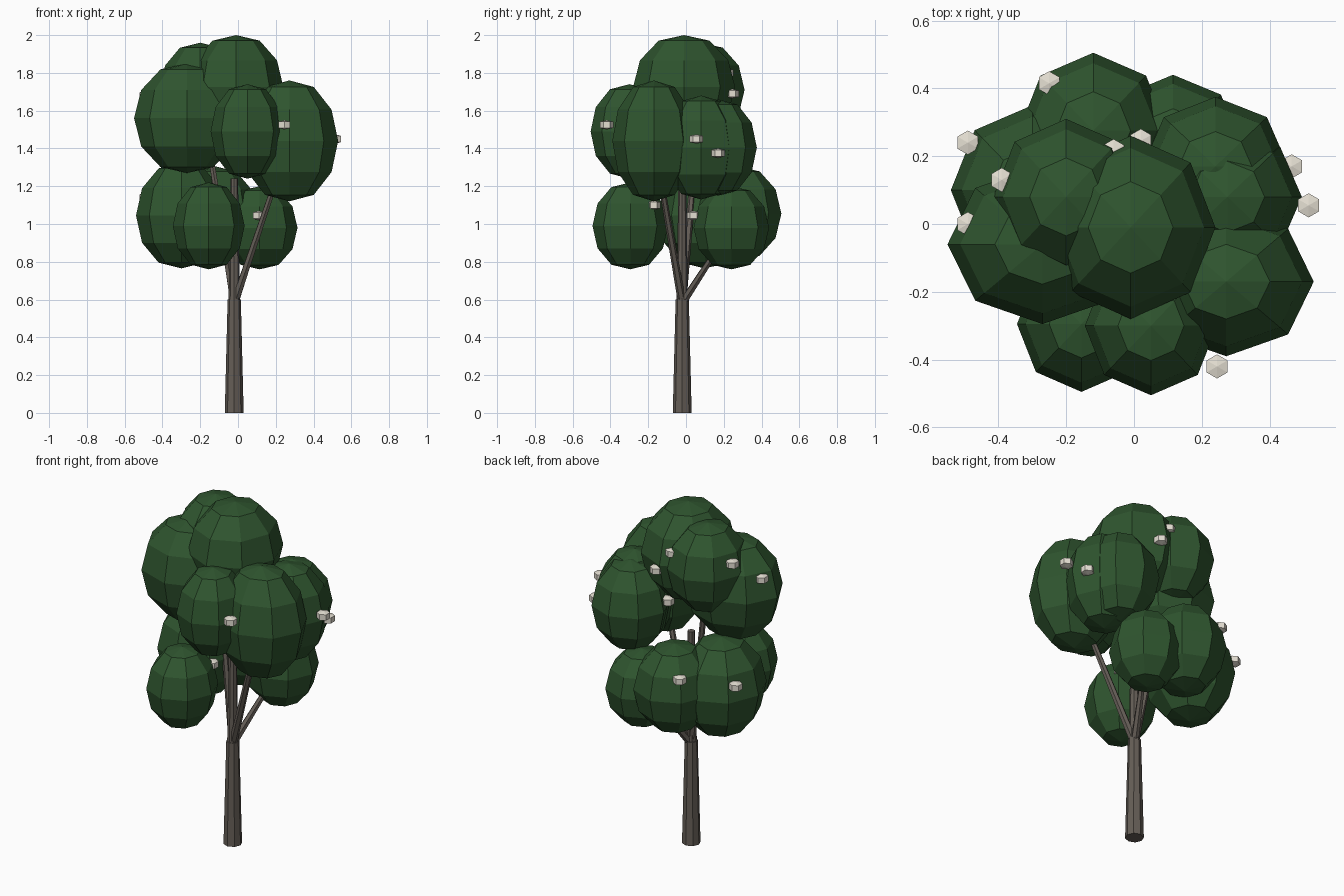
import bpy, bmesh
from mathutils import Vector, Matrix

if "Cube" in bpy.data.objects:
    bpy.data.objects.remove(bpy.data.objects["Cube"])


def material(name, rgb):
    m = bpy.data.materials.new(name)
    m.diffuse_color = (*rgb, 1)
    m.use_nodes = True
    m.node_tree.nodes["Principled BSDF"].inputs["Base Color"].default_value = m.diffuse_color
    return m


BARK = material("bark", (0.13, 0.112, 0.095))
LEAF = material("leaf", (0.028, 0.09, 0.028))
PETAL = material("petal", (0.78, 0.74, 0.65))


def finish(name, bm, mat):
    me = bpy.data.meshes.new(name)
    bm.to_mesh(me)
    bm.free()
    me.materials.append(mat)
    ob = bpy.data.objects.new(name, me)
    bpy.context.collection.objects.link(ob)
    return ob


def limb(name, a, b, r1, r2, sides):
    a, b = Vector(a), Vector(b)
    bm = bmesh.new()
    d = b - a
    mat = Matrix.Translation((a + b) / 2) @ d.to_track_quat('Z', 'Y').to_matrix().to_4x4()
    bmesh.ops.create_cone(bm, cap_ends=True, segments=sides, radius1=r1, radius2=r2,
                          depth=d.length, matrix=mat)
    finish(name, bm, BARK)


def ball(name, c, size, seg, rings, mat, flat):
    # faceted ball whose poles are pulled in to give flattish caps
    bm = bmesh.new()
    bmesh.ops.create_uvsphere(bm, u_segments=seg, v_segments=rings, radius=1)
    for v in bm.verts:
        if abs(v.co.z) > 0.99:
            v.co.z *= flat
        v.co = Vector(c) + Vector((v.co.x * size[0], v.co.y * size[1],
                                   v.co.z * size[2] / flat))
    finish(name, bm, mat)


# Trunk and its thinner continuation
FORK = (-0.02, -0.02, 0.58)
limb("trunk", (-0.02, -0.02, 0), (-0.02, -0.02, 0.6), 0.05, 0.035, 8)
limb("upper_trunk", (-0.02, -0.02, 0.6), (-0.02, -0.02, 1.24), 0.03, 0.02, 8)

# Foliage clumps: centre, radii
CLUMPS = [
    ((-0.01, -0.01, 1.725), (0.25, 0.27, 0.275)),
    ((-0.27, -0.06, 1.56), (0.28, 0.235, 0.29)),
    ((-0.20, 0.08, 1.71), (0.215, 0.23, 0.25)),
    ((0.272, -0.17, 1.44), (0.258, 0.22, 0.32)),
    ((0.05, -0.30, 1.49), (0.195, 0.205, 0.25)),
    ((0.275, 0.08, 1.405), (0.22, 0.21, 0.275)),
    ((0.24, 0.17, 1.405), (0.215, 0.205, 0.255)),
    ((-0.12, 0.275, 1.055), (0.22, 0.23, 0.25)),
    ((0.115, 0.24, 0.98), (0.2, 0.2, 0.22)),
    ((-0.30, 0.10, 1.045), (0.24, 0.25, 0.28)),
    ((-0.155, -0.295, 0.99), (0.19, 0.2, 0.23)),
]
for i, (c, size) in enumerate(CLUMPS):
    ball(f"foliage_{i + 1}", c, size, 8, 6, LEAF, 0.97)

# Branches from the fork into some of the clumps
for i, k in enumerate((2, 3, 8)):
    limb(f"branch_{i + 1}", FORK, CLUMPS[k][0], 0.022, 0.013, 6)

# Small pale blossoms
BLOSSOMS = [
    (0.245, -0.42, 1.525), (0.515, 0.055, 1.45), (0.465, 0.17, 1.375),
    (0.02, 0.245, 1.69), (-0.06, 0.215, 1.80), (-0.25, 0.415, 1.18),
    (-0.49, 0.24, 1.14), (-0.39, 0.13, 1.79), (-0.49, 0.0, 1.68),
    (0.11, 0.04, 1.045), (-0.05, -0.17, 1.10), (0.04, 0.11, 1.45),
]
for i, c in enumerate(BLOSSOMS):
    ball(f"blossom_{i + 1}", c, (0.041, 0.041, 0.025), 6, 3, PETAL, 0.75)
